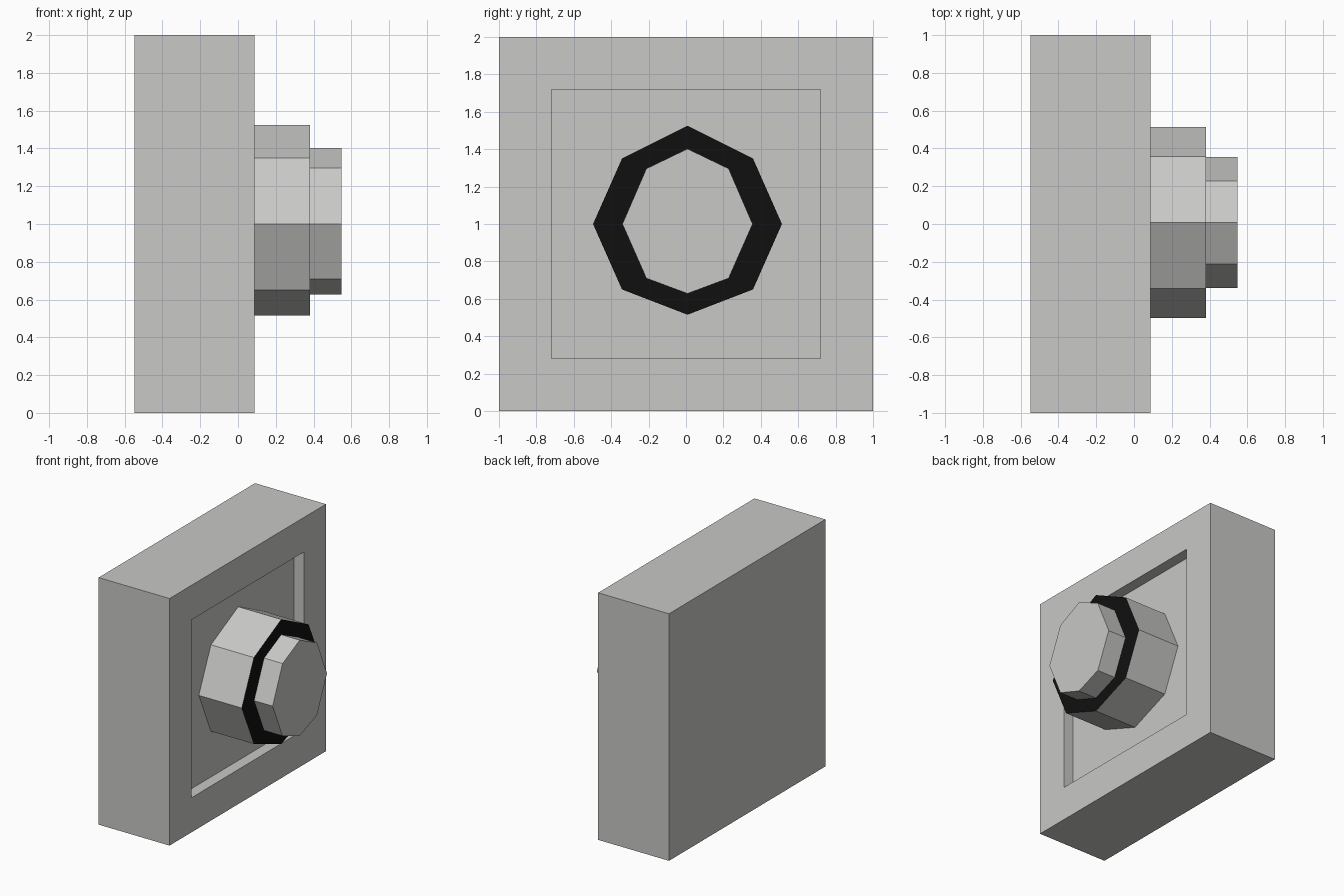
import bpy, bmesh

if "Cube" in bpy.data.objects:
    bpy.data.objects.remove(bpy.data.objects["Cube"])

def material(name, rgb):
    m = bpy.data.materials.new(name)
    m.diffuse_color = (*rgb, 1)
    m.use_nodes = True
    m.node_tree.nodes["Principled BSDF"].inputs["Base Color"].default_value = m.diffuse_color
    return m

grey = material("light_grey", (0.58, 0.58, 0.565))
black = material("black", (0.005, 0.005, 0.005))

def finish(name, bm, mats):
    bmesh.ops.recalc_face_normals(bm, faces=bm.faces)
    me = bpy.data.meshes.new(name)
    bm.to_mesh(me)
    bm.free()
    for m in mats:
        me.materials.append(m)
    ob = bpy.data.objects.new(name, me)
    bpy.context.collection.objects.link(ob)
    return ob

def ring(bm, x, pts):
    return [bm.verts.new((x, y, z)) for y, z in pts]

def bridge(bm, a, b, mat=0):
    n = len(a)
    for i in range(n):
        j = (i + 1) % n
        bm.faces.new((a[i], a[j], b[j], b[i])).material_index = mat

def square(r):
    return [(-r, 1 - r), (r, 1 - r), (r, 1 + r), (-r, 1 + r)]

def octagon(half):
    # right half from top to bottom, mirrored to the left
    full = half + [(-y, z) for y, z in half[-2:0:-1]]
    return [(y + 0.008, z + 1) for y, z in full]

# wall plate: block with a square recess in its +x face
bm = bmesh.new()
loops = [ring(bm, x, square(r)) for x, r in
         ((-0.548, 1), (0.087, 1), (0.087, 0.72), (-0.003, 0.72))]
for a, b in zip(loops, loops[1:]):
    bridge(bm, a, b)
bm.faces.new(loops[0])
bm.faces.new(loops[-1])
finish("base_block", bm, [grey])

# stepped eight-sided button with a black shoulder
big = octagon([(0, .525), (.35, .35), (.505, 0), (.35, -.35), (0, -.485)])
small = octagon([(0, .402), (.22, .296), (.348, 0), (.22, -.29), (0, -.372)])
bm = bmesh.new()
loops = [ring(bm, x, p) for x, p in
         ((-0.003, big), (0.382, big), (0.382, small), (0.548, small))]
for i in range(3):
    bridge(bm, loops[i], loops[i + 1], 1 if i == 1 else 0)
bm.faces.new(loops[-1])
finish("button", bm, [grey, black])
